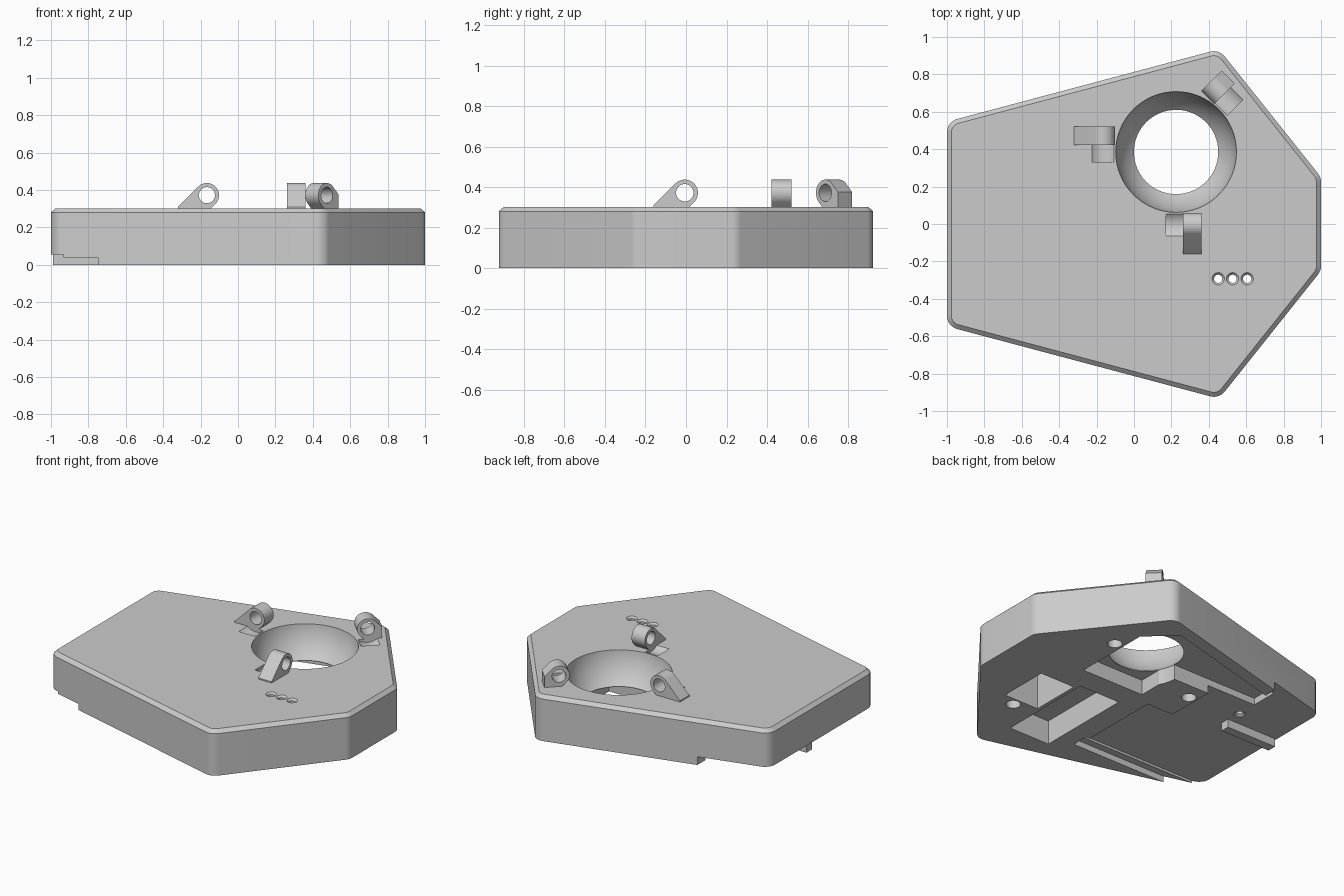
import bpy, bmesh, math
from mathutils import Vector, Matrix

if "Cube" in bpy.data.objects:
    bpy.data.objects.remove(bpy.data.objects["Cube"])

grey = bpy.data.materials.new("plain grey")
grey.diffuse_color = (0.6, 0.6, 0.6, 1)
grey.use_nodes = True
grey.node_tree.nodes["Principled BSDF"].inputs["Base Color"].default_value = grey.diffuse_color


def finish(name, bm):
    bmesh.ops.recalc_face_normals(bm, faces=bm.faces)
    me = bpy.data.meshes.new(name)
    bm.to_mesh(me)
    bm.free()
    me.materials.append(grey)
    ob = bpy.data.objects.new(name, me)
    bpy.context.collection.objects.link(ob)
    return ob


def loft(name, rings, mat=Matrix()):
    """Closed solid through rings of equal point count."""
    bm = bmesh.new()
    loops = [[bm.verts.new(mat @ Vector(p)) for p in ring] for ring in rings]
    n = len(loops[0])
    for a, b in zip(loops, loops[1:]):
        for i in range(n):
            j = (i + 1) % n
            bm.faces.new((a[i], a[j], b[j], b[i]))
    bm.faces.new(loops[0][::-1])
    bm.faces.new(loops[-1])
    return finish(name, bm)


def prism(name, pts, z0, z1, mat=Matrix()):
    return loft(name, [[(x, y, z) for x, y in pts] for z in (z0, z1)], mat)


def box_pts(x0, x1, y0, y1):
    return [(x0, y0), (x1, y0), (x1, y1), (x0, y1)]


def circle(cx, cy, r, n=40):
    return [(cx + r * math.cos(2 * math.pi * i / n),
             cy + r * math.sin(2 * math.pi * i / n)) for i in range(n)]


def cone(name, cx, cy, levels):
    return loft(name, [[(x, y, z) for x, y in circle(cx, cy, r)] for z, r in levels])


def cut(target, cutter):
    cutter.hide_render = True
    m = target.modifiers.new("cut", 'BOOLEAN')
    m.operation, m.solver, m.object = 'DIFFERENCE', 'EXACT', cutter
    bpy.context.view_layer.objects.active = target
    bpy.ops.object.modifier_apply(modifier=m.name)
    bpy.data.objects.remove(cutter)


def smooth(ob):
    bpy.ops.object.select_all(action='DESELECT')
    ob.select_set(True)
    bpy.context.view_layer.objects.active = ob
    bpy.ops.object.shade_smooth_by_angle(angle=math.radians(30))


# plate outline: six rounded corners, optionally inset
CORNERS = [(1, -.25), (1, .25), (.455, .934), (-1, .547), (-1, -.547), (.455, -.934)]


def outline(inset, r=.075, steps=8):
    pts, n = [], len(CORNERS)
    for i in range(n):
        p, c, q = (Vector(CORNERS[(i + k) % n]) for k in (-1, 0, 1))
        d0, d1 = (c - p).normalized(), (q - c).normalized()
        n0, n1 = Vector((d0.y, -d0.x)), Vector((d1.y, -d1.x))
        mid = (n0 + n1).normalized()
        centre = c - mid * (r / mid.dot(n0))
        a0 = math.atan2(n0.y, n0.x)
        turn = n0.angle(n1)
        for k in range(steps + 1):
            a = a0 + turn * k / steps
            pts.append((centre.x + (r - inset) * math.cos(a),
                        centre.y + (r - inset) * math.sin(a)))
    return pts


# plate body with chamfered top edge
plate = loft("base_plate", [[(x, y, z) for x, y in outline(i)]
                            for z, i in ((0, 0), (.28, 0), (.302, .024))])

# recessed underside toward the left end, with a shallower front shelf
cut(plate, prism("front_shelf", box_pts(-1.2, -.04, -.614, -.5), -.1, .04))
cut(plate, prism("recess", [(-.07, -.565), (-.07, .045), (-.265, .045), (-.265, .43),
                            (-.55, .43), (-.55, .9), (-1.2, .9), (-1.2, -.565)],
                 -.1, .055))
# pocket below the socket, running along the back edge
cut(plate, prism("back_pocket", [(.03, .11), (.49, .11), (.49, .64), (.31, .81),
                                 (-.63, .56), (-.63, .38), (.03, .38)], -.1, .1))
# two component pockets
cut(plate, prism("small_pocket", box_pts(.405, .66, -.425, -.085), -.1, .26))
cut(plate, prism("large_pocket", box_pts(.08, .38, -.71, -.05), -.1, .16))

# ball socket with a straight throat
CX, CY = .225, .385
bm = bmesh.new()
bmesh.ops.create_uvsphere(bm, u_segments=64, v_segments=40, radius=.325,
                          matrix=Matrix.Translation((CX, CY, .337)))
cut(plate, finish("ball", bm))
cut(plate, prism("throat", circle(CX, CY, .2255, 64), -.1, .2))

# three indicator holes with countersinks
for x in (.45, .527, .605):
    cut(plate, cone("hole", x, -.293, [(.2, .022), (.29, .022), (.303, .034), (.35, .034)]))

# screw holes underneath
for x, y, r in ((.55, .475, .045), (-.21, .265, .045), (.55, -.48, .045), (-.635, .235, .035)):
    cut(plate, cone("screw_hole", x, y, [(-.1, r), (.06, r), (.07, r * .6), (.13, r * .6)]))

# roller posts: slanted straps with a bore, plus roller clearance in the plate
PIN_U, PIN_Z, R = .391, .372, .065
S = R * math.sqrt(.5)
FOOT = .29


def post(name, out, side, clip=None):
    # local x = outward, local y = up, local z = along the pin
    o, s = Vector(out).normalized().to_3d(), Vector(side).normalized().to_3d()
    mat = Matrix(((o.x, 0, s.x, CX), (o.y, 0, s.y, CY), (0, 1, 0, 0), (0, 0, 0, 1)))
    pts = [(PIN_U + R * math.cos(a), PIN_Z + R * math.sin(a))
           for a in (math.radians(45 + 180 * i / 24) for i in range(25))]
    pts.append((PIN_U - S + (PIN_Z - S - FOOT), FOOT))
    end = PIN_U + S + (PIN_Z + S - FOOT)
    clip = clip or end - .02
    pts += [(clip, FOOT), (clip, FOOT + end - clip)]
    ob = prism(name, pts, .037, .135, mat)
    cut(ob, prism("bore", circle(PIN_U, PIN_Z, .043), 0, .2, mat))
    cut(plate, prism("clearance", circle(PIN_U, PIN_Z, .092), -.055, .037, mat))
    smooth(ob)


post("left_roller_post", (-1, 0), (0, 1))
post("front_roller_post", (0, -1), (1, 0))
post("back_roller_post", (1, 1), (-1, 1), clip=.48)
smooth(plate)

# locating bar in the recess
prism("locating_bar", box_pts(-.99, -.62, .085, .145), 0, .07)
